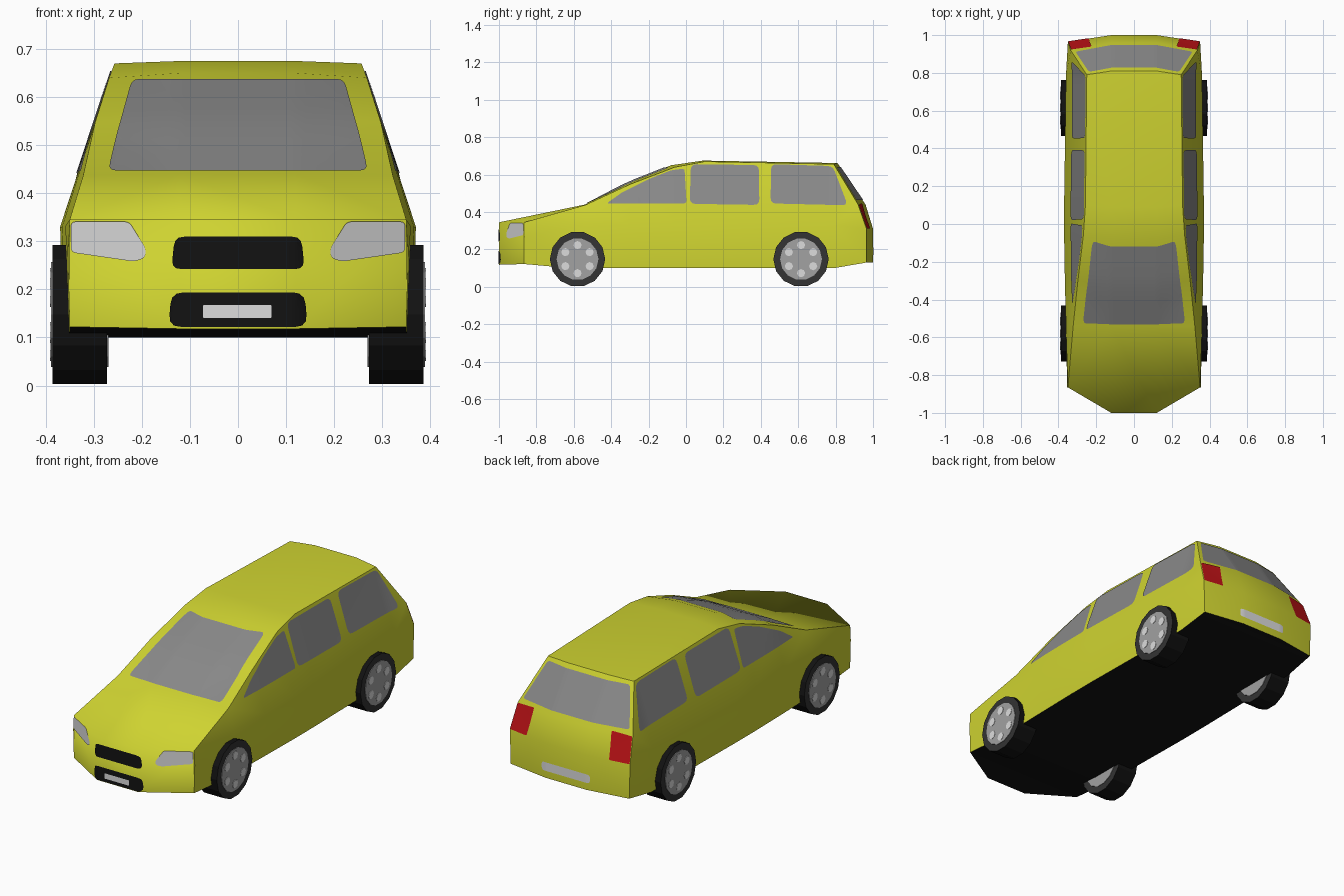
import bpy, bmesh, math
from mathutils import Vector, Matrix
from mathutils.bvhtree import BVHTree

if "Cube" in bpy.data.objects:
    bpy.data.objects.remove(bpy.data.objects["Cube"])


def material(name, r, g, b):
    m = bpy.data.materials.new(name)
    m.diffuse_color = (r, g, b, 1)
    m.use_nodes = True
    m.node_tree.nodes["Principled BSDF"].inputs["Base Color"].default_value = m.diffuse_color
    return m


YELLOW = material("yellow paint", 0.62, 0.65, 0.03)
BLACK = material("black", 0.006, 0.006, 0.006)
RUBBER = material("tyre grey", 0.033, 0.033, 0.033)
GLASS = material("window grey", 0.25, 0.25, 0.25)
WHITE = material("lamp white", 0.72, 0.72, 0.72)
RED = material("lamp red", 0.5, 0.006, 0.008)
RIM = material("rim grey", 0.36, 0.36, 0.36)


def finish(bm, name, mats, mirror=False):
    me = bpy.data.meshes.new(name)
    bm.to_mesh(me)
    bm.free()
    ob = bpy.data.objects.new(name, me)
    bpy.context.collection.objects.link(ob)
    for m in mats:
        me.materials.append(m)
    if mirror:
        mod = ob.modifiers.new("mirror", 'MIRROR')
        mod.use_mirror_merge = False
    return ob


# Body: rows run from the front bumper over the roof to the rear bumper
# (edge x, edge y, edge z, centre y, centre z)
ROWS = [(.35, -.865, .122, -1, .118), (.35, -.865, .345, -1, .345),
        (.322, -.54, .437, -.54, .44), (.297, -.30, .548, -.32, .555),
        (.268, -.06, .640, -.08, .650), (.257, .10, .670, .09, .675),
        (.250, .79, .656, .81, .662), (.335, .92, .44, .96, .44),
        (.35, .965, .31, 1, .31), (.345, .965, .13, 1, .13)]
WAIST = {2: .36, 3: .366, 4: .37, 5: .37, 6: .36}

bm = bmesh.new()
strip = []
for ex, ey, ez, cy, cz in ROWS:
    strip.append([bm.verts.new(p) for p in ((-ex, ey, ez), (-.12, cy, cz), (.12, cy, cz), (ex, ey, ez))])
for a, b in zip(strip, strip[1:]):
    for i in range(3):
        bm.faces.new((a[i], a[i + 1], b[i + 1], b[i]))

# Side panels
sills = []
for s, col in ((-1, 0), (1, 3)):
    rails = [[strip[1][col], bm.verts.new((s * .354, -.865, .27)), strip[0][col]]]
    for k, w in WAIST.items():
        y = ROWS[k][1]
        by = -.62 if k == 2 else y
        rails.append([strip[k][col], bm.verts.new((s * w, y, .33)), bm.verts.new((s * (w - .008), by, .1))])
    rails.append([strip[7][col], strip[8][col], strip[9][col]])
    for a, b in zip(rails, rails[1:]):
        for i in range(2):
            bm.faces.new((a[i], b[i], b[i + 1], a[i + 1]))
    front = rails[0]
    # corner seam between nose and side
    for f in list(strip[1][col].link_faces):
        if front[0] in f.verts and front[2] in f.verts and front[1] not in f.verts:
            vs = list(f.verts)
            i, j = vs.index(front[0]), vs.index(front[2])
            at = max(i, j) if abs(i - j) == 1 else len(vs)
            vs.insert(at, front[1])
            bm.faces.remove(f)
            bm.faces.new(vs)
    sills.append([r[2] for r in rails])

# Underside
under = []
for i in range(len(sills[0]) - 1):
    under.append(bm.faces.new((sills[0][i], sills[1][i], sills[1][i + 1], sills[0][i + 1])))
under += [bm.faces.new(strip[0]), bm.faces.new(strip[-1])]
for f in under:
    f.material_index = 1
for f in bm.faces:
    f.smooth = True
bm.edges.ensure_lookup_table()
bmesh.ops.triangulate(bm, faces=bm.faces[:])
bmesh.ops.recalc_face_normals(bm, faces=bm.faces[:])

# Crisp seams: body side edges, sill line and rear roof edge
edge_verts = {r[0] for r in strip} | {r[3] for r in strip}
sill_verts = set(sills[0]) | set(sills[1]) | set(strip[0]) | set(strip[-1])
for e in bm.edges:
    a, b = e.verts
    if e.is_manifold:
        colour_split = len({f.material_index for f in e.link_faces}) > 1
        side_seam = e.calc_face_angle() > .45 and (a in edge_verts and b in edge_verts)
        roof_rear = a in strip[6] and b in strip[6]
        corner = abs(a.co.y + .865) < .001 and abs(b.co.y + .865) < .001
        if colour_split or side_seam or roof_rear or corner:
            e.smooth = False
bm.normal_update()
tree = BVHTree.FromBMesh(bm)
finish(bm, "car_body", [YELLOW, BLACK])


def rounded(points, r):
    """Round the corners of a 2D outline."""
    out, n = [], len(points)
    for i in range(n):
        p = Vector(points[i])
        a, b = Vector(points[i - 1]) - p, Vector(points[(i + 1) % n]) - p
        a = p + a.normalized() * min(r, a.length * .45)
        b = p + b.normalized() * min(r, b.length * .45)
        for t in (0, .33, .67, 1):
            out.append(a * (1 - t) ** 2 + p * 2 * t * (1 - t) + b * t * t)
    return out


# Projection frames: place outline on a plane, then drop it onto the body
VIEWS = {'side': (lambda u, v: (2, u, v), Vector((-1, 0, 0)), (1, 2)),
         'front': (lambda u, v: (u, -2, v), Vector((0, 1, 0)), (0, 2)),
         'back': (lambda u, v: (u, 2, v), Vector((0, -1, 0)), (0, 2))}


def plate(name, outline, view, mat, mirror=False, r=.015, lift=.003):
    place, ray, axes = VIEWS[view]
    bm = bmesh.new()
    bm.faces.new([bm.verts.new(place(*p)) for p in rounded(outline, r)])
    cuts = []
    for ax in axes:
        lo = min(v.co[ax] for v in bm.verts)
        hi = max(v.co[ax] for v in bm.verts)
        n = max(2, int((hi - lo) / .03))
        vals = [lo + (hi - lo) * i / n for i in range(1, n)]
        if ax == 0:
            vals += [-.12, .12]
        cuts += [(ax, c) for c in vals if lo < c < hi]
    for ax, c in cuts:
        co, no = Vector(), Vector()
        co[ax], no[ax] = c, 1
        bmesh.ops.bisect_plane(bm, geom=bm.verts[:] + bm.edges[:] + bm.faces[:], dist=1e-5,
                               plane_co=co, plane_no=no)
    for v in bm.verts:
        loc, nor, _, _ = tree.ray_cast(v.co, ray)
        if loc is None:
            loc, nor, _, _ = tree.find_nearest(v.co + ray * 1.2)
        v.co = loc + nor * lift
    bm.normal_update()
    flip = [f for f in bm.faces if f.normal.dot(ray) > 0]
    bmesh.ops.reverse_faces(bm, faces=flip)
    for f in bm.faces:
        f.smooth = True
    finish(bm, name, [mat], mirror)


# Windows
plate("windshield", [(-.27, .445), (.27, .445), (.255, .51), (.22, .635), (-.22, .635), (-.255, .51)], 'front', GLASS)
plate("rear_window", [(-.31, .462), (.31, .462), (.238, .64), (-.238, .64)], 'back', GLASS)
plate("front_side_window", [(-.425, .445), (-.34, .505), (-.2, .575), (-.08, .622), (-.008, .632), (.003, .445)],
      'side', GLASS, True)
plate("middle_side_window", [(.02, .443), (.026, .655), (.39, .65), (.392, .437)], 'side', GLASS, True, .03)
plate("rear_side_window", [(.452, .445), (.455, .655), (.785, .645), (.865, .435)], 'side', GLASS, True, .03)

# Lamps, grilles and plates
plate("headlight", [(.192, .265), (.19, .285), (.225, .341), (.346, .341), (.346, .277), (.215, .258)],
      'front', WHITE, True, .01)
plate("tail_light", [(.225, .445), (.333, .438), (.348, .312), (.24, .312)], 'back', RED, True, .006)
plate("upper_grille", [(-.137, .242), (.137, .242), (.13, .31), (-.13, .31)], 'front', BLACK, r=.02)
plate("lower_grille", [(-.143, .122), (.143, .122), (.137, .194), (-.137, .194)], 'front', BLACK, r=.025)
plate("front_plate", [(-.073, .14), (.07, .14), (.07, .168), (-.073, .168)], 'front', WHITE, r=.004, lift=.006)
plate("rear_plate", [(-.14, .168), (.14, .168), (.14, .213), (-.14, .213)], 'back', WHITE, r=.015)


def drum(bm, x0, x1, y, z, r, n, index):
    """Disc or cylinder lying along x."""
    m = Matrix.Translation(((x0 + x1) / 2, y, z)) @ Matrix.Rotation(math.pi / 2, 4, 'Y')
    vs = bmesh.ops.create_cone(bm, cap_ends=True, segments=n, radius1=r, radius2=r,
                               depth=x1 - x0, matrix=m)['verts']
    for f in {f for v in vs for f in v.link_faces}:
        f.material_index = index


# Wheels: tyre, rim discs on both faces and light spots
for name, y in (("front_wheel", -.58), ("rear_wheel", .615)):
    bm = bmesh.new()
    z = .148
    drum(bm, .272, .386, y, z, .148, 14, 0)
    bm.normal_update()
    for f in bm.faces:
        if abs(f.normal.x) > .9:
            f.material_index = 1
    drum(bm, .384, .389, y, z, .112, 14, 2)
    drum(bm, .269, .274, y, z, .112, 14, 2)
    for i in range(6):
        a = math.tau * (i + .5) / 6
        drum(bm, .387, .391, y + .075 * math.cos(a), z + .075 * math.sin(a), .022, 8, 3)
    finish(bm, name, [BLACK, RUBBER, RIM, WHITE], True)
